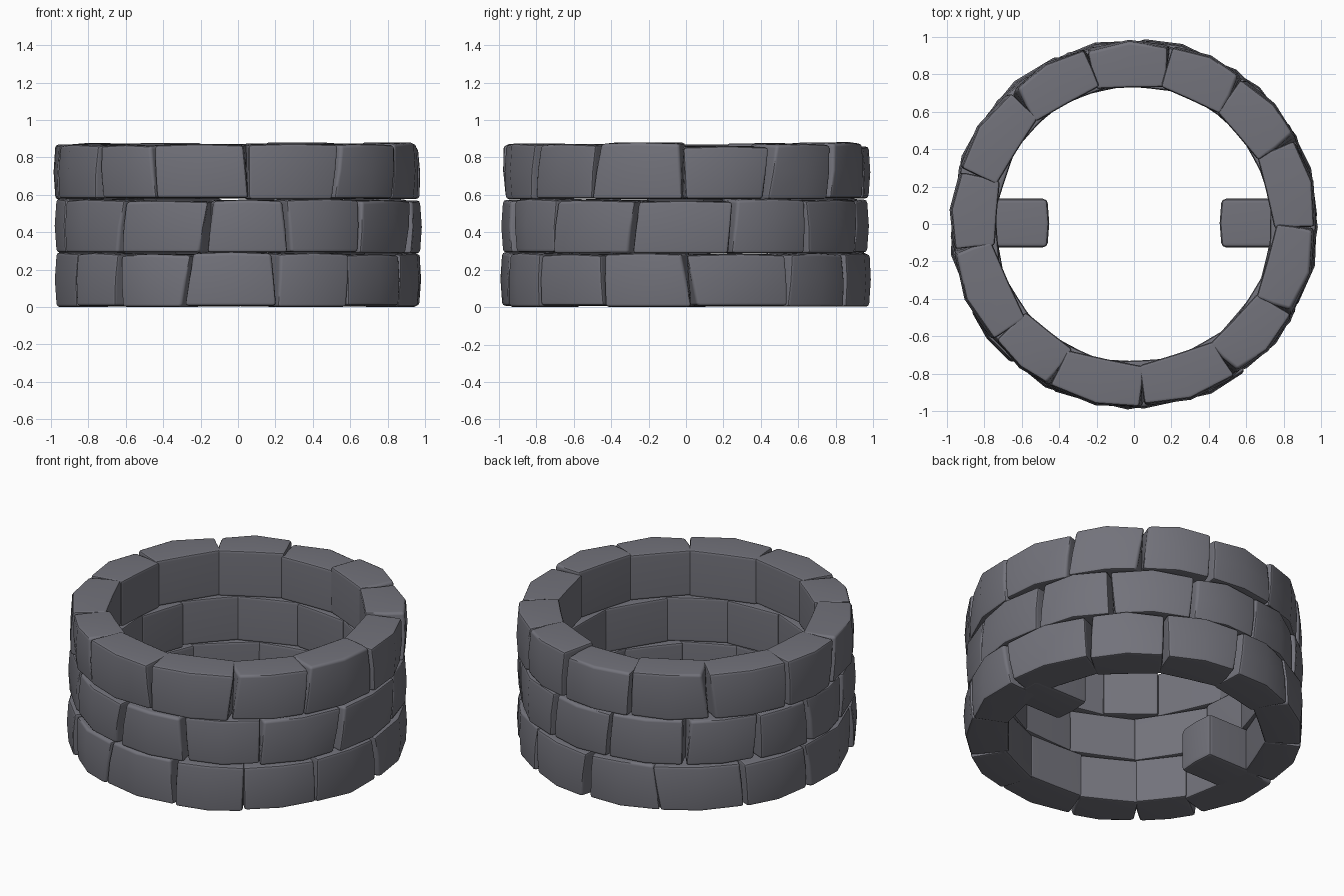
import bpy, bmesh, math, random
from mathutils import Vector

if "Cube" in bpy.data.objects:
    bpy.data.objects.remove(bpy.data.objects["Cube"])

random.seed(11)

stone_mat = bpy.data.materials.new("grey_stone")
stone_mat.diffuse_color = (0.17, 0.17, 0.198, 1)
stone_mat.use_nodes = True
stone_mat.node_tree.nodes["Principled BSDF"].inputs["Base Color"].default_value = stone_mat.diffuse_color


def finish(bm, name, width):
    """Round the hard edges, make the object and smooth it."""
    bm.normal_update()
    hard = [e for e in bm.edges if e.calc_face_angle(0) > math.radians(45)]
    bmesh.ops.bevel(bm, geom=hard, offset=width, segments=2, profile=0.5,
                    affect='EDGES', clamp_overlap=True)
    bmesh.ops.recalc_face_normals(bm, faces=bm.faces)
    mesh = bpy.data.meshes.new(name)
    bm.to_mesh(mesh)
    bm.free()
    mesh.materials.append(stone_mat)
    ob = bpy.data.objects.new(name, mesh)
    bpy.context.collection.objects.link(ob)
    bpy.ops.object.select_all(action='DESELECT')
    ob.select_set(True)
    bpy.context.view_layer.objects.active = ob
    bpy.ops.object.shade_smooth_by_angle(angle=math.radians(40))
    mod = ob.modifiers.new("weighted_normals", 'WEIGHTED_NORMAL')
    mod.keep_sharp = True
    return ob


def split_cube():
    """Cube from -1 to 1 with every edge split once."""
    bm = bmesh.new()
    bmesh.ops.create_cube(bm, size=2)
    bmesh.ops.subdivide_edges(bm, edges=bm.edges[:], cuts=1, use_grid_fill=True)
    return bm


def wall_stone(name, a0, a1, lean0, lean1, z0, z1, outer, inner):
    """Curved wall stone between two leaning joints (degrees)."""
    # small irregularities: knocked-back outer corners
    trim = {(s, h): random.uniform(-0.3, 1.6) for s in (-1, 1) for h in (-1, 1)}
    back = {(s, h): random.uniform(0.012, 0.036) for s in (-1, 1) for h in (-1, 1)}
    mid, half = (a0 + a1) / 2, (a1 - a0) / 2
    bm = split_cube()
    for v in bm.verts:
        u, d, h = (round(c) for c in v.co)   # along, depth (+1 outside), height
        if u and h:
            t, b = trim[u, h], back[u, h]
        elif u:
            t = (trim[u, -1] + trim[u, 1]) / 2
            b = (back[u, -1] + back[u, 1]) / 2 - 0.008
        else:
            t, b = 0, 0.01 * abs(h)
        k = (d + 1) / 2
        lean = {-1: lean0, 0: 0, 1: lean1}[u] * h * k
        inside = u * (half + 0.9)            # inner ends press into each other
        r_in = inner / math.cos(math.radians(u * half))
        r = r_in + (outer - b - r_in) * k
        ang = inside * (1 - k) + (u * (half - t) + lean) * k
        ang = math.radians(mid + ang)
        z = (z0 + z1) / 2 + h * (z1 - z0) / 2
        z -= 0.008 * k * abs(u) * (h > 0)
        v.co = Vector((r * math.cos(ang), r * math.sin(ang), z))
    return finish(bm, name, 0.017)


# courses: joint angles, bottom, top, outer radius
courses = {
    "bottom": ([-153, -131, -106, -78, -53, -27, 1, 34, 61, 89, 115, 145, 172],
               0.003, 0.289, 0.998),
    "middle": ([-165, -130, -100, -74, -47, -17, 15, 42, 71, 97, 125, 151, 173],
               0.289, 0.578, 0.99),
    "top": ([-172, -140, -117, -87, -57, -30, -1, 28, 53, 78, 105, 133, 163],
            0.578, 0.868, 0.992),
}
for course, (joints, z0, z1, outer) in courses.items():
    leans = [random.uniform(-1.6, 1.6) for _ in joints]
    for i, a in enumerate(joints):
        j = (i + 1) % len(joints)
        b = joints[j] + (360 if j == 0 else 0)
        rise = random.uniform(-0.01, 0.013) if course == "top" else random.uniform(-0.009, 0.004)
        wall_stone(f"{course}_stone_{i + 1}", a, b, leans[i], leans[j],
                   z0 + random.uniform(-0.003, 0.005), z1 + rise,
                   outer - random.uniform(0, 0.008),
                   0.734 + random.uniform(-0.006, 0.006))

# two blocks standing inwards from the bottom course
for side, label in ((-1, "left"), (1, "right")):
    bm = split_cube()
    for v in bm.verts:
        x, y, h = v.co
        end = 0.01 * abs(y) * (x < 0)
        v.co = Vector((side * (0.658 + 0.2 * x + end) + 0.005 * (side < 0),
                       0.005 + 0.13 * y, 0.142 + 0.14 * h))
    finish(bm, f"{label}_inner_block", 0.024)
